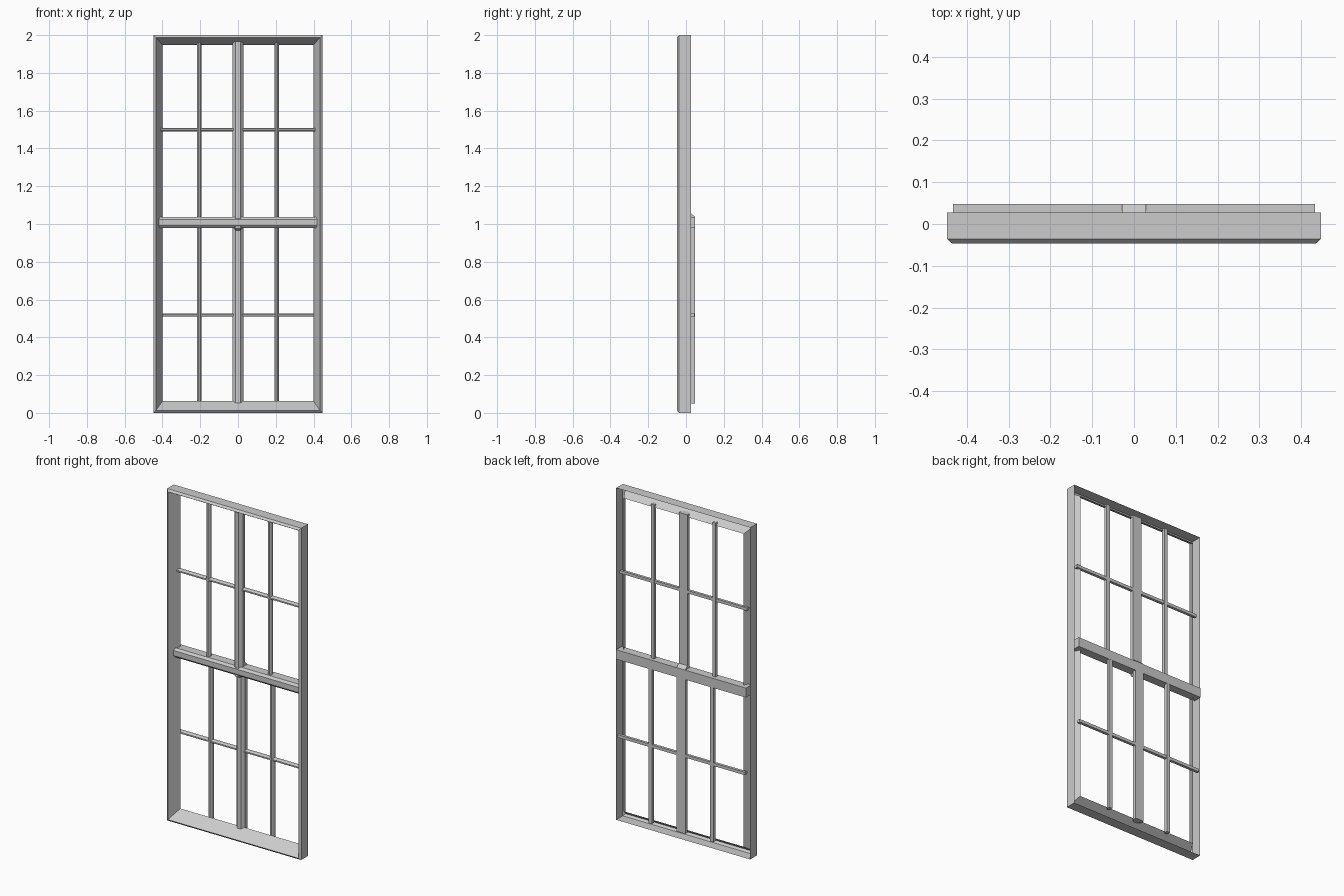
import bpy, bmesh

if "Cube" in bpy.data.objects:
    bpy.data.objects.remove(bpy.data.objects["Cube"])


def make(name, rings, closed_rings=True, loop=False, caps=True):
    """Skin a list of cross-section rings into one mesh object."""
    bm = bmesh.new()
    vs = [[bm.verts.new(p) for p in r] for r in rings]
    n = len(rings[0])
    for i in range(len(vs) if loop else len(vs) - 1):
        a, b = vs[i], vs[(i + 1) % len(vs)]
        for j in range(n if closed_rings else n - 1):
            k = (j + 1) % n
            bm.faces.new((a[j], a[k], b[k], b[j]))
    if caps:
        bm.faces.new(vs[0])
        bm.faces.new(vs[-1])
    bmesh.ops.recalc_face_normals(bm, faces=bm.faces)
    me = bpy.data.meshes.new(name)
    bm.to_mesh(me)
    bm.free()
    ob = bpy.data.objects.new(name, me)
    bpy.context.collection.objects.link(ob)
    return ob


def section(half, front, back, inner, shoulder):
    """Glazing bar profile: flat back, chamfered front; (across, depth) points."""
    return [(-half, back), (half, back), (half, shoulder),
            (inner, front), (-inner, front), (-half, shoulder)]


# outer frame: open-backed moulding, mitred at the four corners
W, H = 0.447, 2.0
SIDE, TOP, BOTTOM = 0.047, 0.052, 0.062
profile = [(0, 0, 0.027), (0, 0, -0.036), (0.012, 0, -0.047), (0, 1, 0.022)]
rings = []
for sx, top in ((-1, 0), (1, 0), (1, 1), (-1, 1)):
    ring = []
    for edge, full, y in profile:
        z = edge + full * (TOP if top else BOTTOM)
        ring.append((sx * (W - edge - full * SIDE), y, H - z if top else z))
    rings.append(ring)
make("outer_frame", rings, closed_rings=False, loop=True, caps=False)

# meeting rail between the upper and lower sash
rail = [(0.048, 0.98), (0.048, 1.037), (-0.004, 1.037),
        (-0.016, 1.024), (-0.016, 0.993), (-0.004, 0.98)]
make("meeting_rail", [[(x, y, z) for y, z in rail] for x in (-0.433, 0.433)])

# central stile: one bar that steps back below the meeting rail
SHIFT = 0.021
stile = section(0.029, -0.012, 0.027, 0.013, 0.006)


def stile_ring(shift, z_front, z_back):
    return [(x, y + shift, z_front + (z_back - z_front) * (y + 0.012) / 0.039)
            for x, y in stile]


make("centre_stile", [stile_ring(SHIFT, 0.05, 0.05), stile_ring(SHIFT, 0.965, 1.038),
                      stile_ring(0, 0.975, 1.056), stile_ring(0, 1.965, 1.965)])

# slim glazing bars of both sashes
for sash, shift, z0, z1, zc in (("upper", 0, 1.01, 1.965, 1.5),
                                ("lower", SHIFT, 0.05, 1.01, 0.518)):
    bar = section(0.011, 0.0, 0.026, 0.005, 0.009)
    for side, x in (("left", -0.205), ("right", 0.205)):
        make(f"{sash}_{side}_vertical_bar",
             [[(x + u, y + shift, z) for u, y in bar] for z in (z0, z1)])
    bar = section(0.009, 0.001, 0.025, 0.004, 0.009)
    make(f"{sash}_horizontal_bar",
         [[(x, y + shift, zc + u) for u, y in bar] for x in (-0.425, 0.425)])
